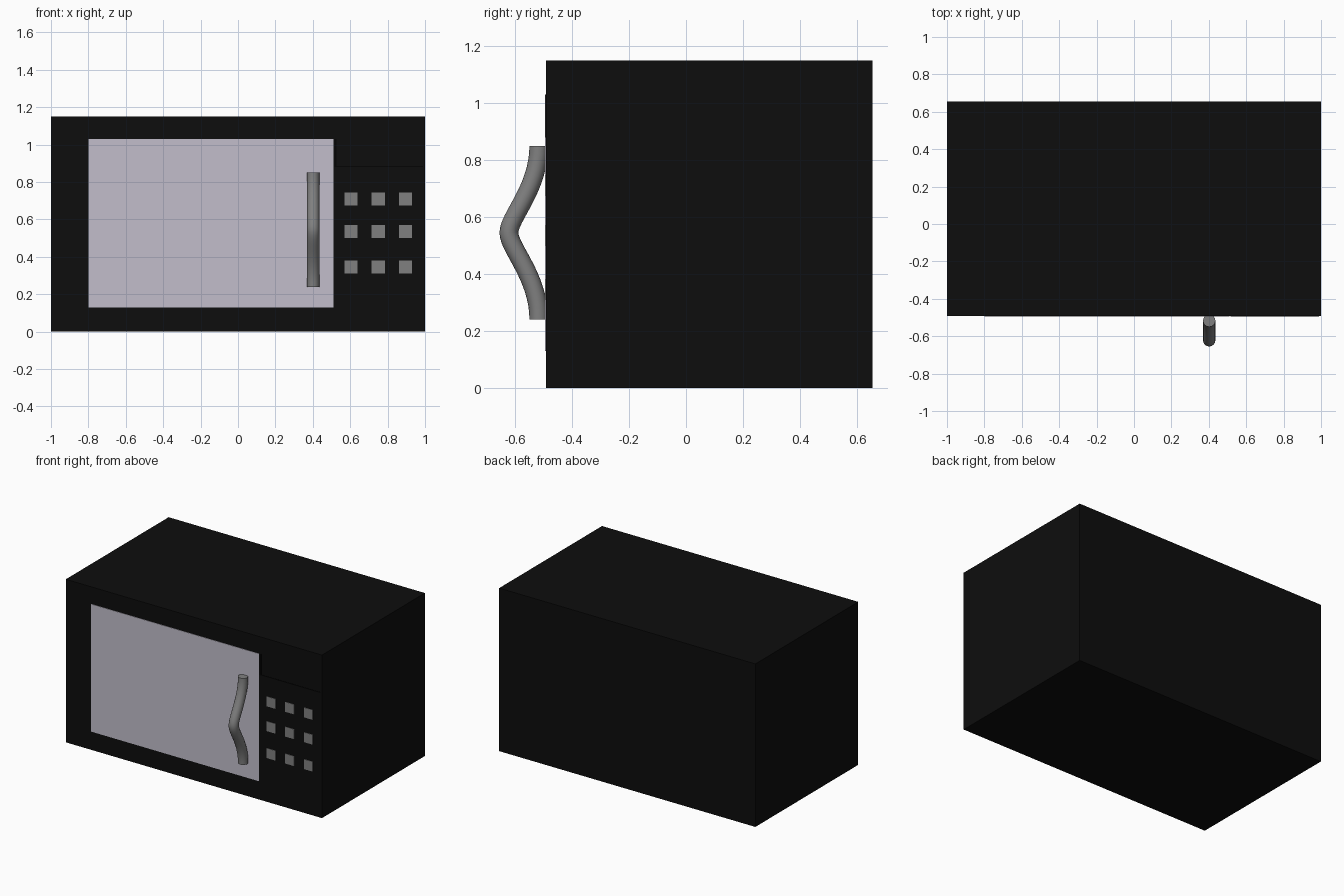
import bpy

cube = bpy.data.objects.get("Cube")
if cube:
    bpy.data.objects.remove(cube, do_unlink=True)


def make_material(name, color):
    mat = bpy.data.materials.new(name)
    mat.use_nodes = True
    mat.diffuse_color = (*color, 1)
    bsdf = next(n for n in mat.node_tree.nodes if n.type == 'BSDF_PRINCIPLED')
    bsdf.inputs["Base Color"].default_value = (*color, 1)
    bsdf.inputs["Roughness"].default_value = 0.6
    return mat


BLACK = make_material("casing black", (0.004, 0.004, 0.004))
DARK = make_material("seam black", (0.001, 0.001, 0.001))
GLASS = make_material("window pale lilac", (0.54, 0.515, 0.597))
GREY = make_material("metal grey", (0.216, 0.216, 0.216))

FRONT, BACK, HEIGHT = -0.492, 0.655, 1.15


def box(name, x, y, z, mat):
    """Box spanning the given (low, high) ranges."""
    spans = (x, y, z)
    bpy.ops.mesh.primitive_cube_add(size=1, location=[sum(s) / 2 for s in spans])
    obj = bpy.context.object
    obj.name = name
    obj.scale = [s[1] - s[0] for s in spans]
    bpy.ops.object.transform_apply(location=False, rotation=False, scale=True)
    obj.data.materials.append(mat)
    return obj


def front_plate(name, x, z, mat, depth=0.003):
    return box(name, x, (FRONT - depth, FRONT + depth), z, mat)


# Casing and door window
box("casing", (-1, 1), (FRONT, BACK), (0, HEIGHT), BLACK)
front_plate("door_window", (-0.8, 0.51), (0.13, 1.03), GLASS)

# Fine seams around the display area
front_plate("display_side_seam", (0.515, 0.527), (0.88, 1.03), DARK, 0.002)
front_plate("display_lower_seam", (0.527, 0.99), (0.88, 0.886), DARK, 0.002)

# Keypad, three by three
half = 0.035
for row, z in enumerate((0.71, 0.535, 0.345)):
    for col in range(3):
        x = 0.605 + col * 0.145
        front_plate(f"button_{row + 1}_{col + 1}", (x - half, x + half),
                    (z - half, z + half), GREY)

# Bowed door handle: a round tube along a bezier path
curve = bpy.data.curves.new("door_handle", 'CURVE')
curve.dimensions = '3D'
curve.bevel_depth = 0.033
curve.bevel_resolution = 6
curve.resolution_u = 16
curve.use_fill_caps = True
spline = curve.splines.new('BEZIER')
spline.bezier_points.add(2)
path = ((-0.517, 0.24, 0.15), (-0.622, 0.545, 0.055), (-0.517, 0.85, 0.15))
for point, (y, z, reach) in zip(spline.bezier_points, path):
    point.handle_left_type = point.handle_right_type = 'FREE'
    point.co = (0.402, y, z)
    point.handle_left = (0.402, y, z - reach)
    point.handle_right = (0.402, y, z + reach)
curve.materials.append(GREY)
handle = bpy.data.objects.new("door_handle", curve)
bpy.context.collection.objects.link(handle)

# Turn the handle into a smooth mesh with crisp ends
bpy.ops.object.select_all(action='DESELECT')
handle.select_set(True)
bpy.context.view_layer.objects.active = handle
bpy.ops.object.convert(target='MESH')
bpy.ops.object.shade_smooth_by_angle()
